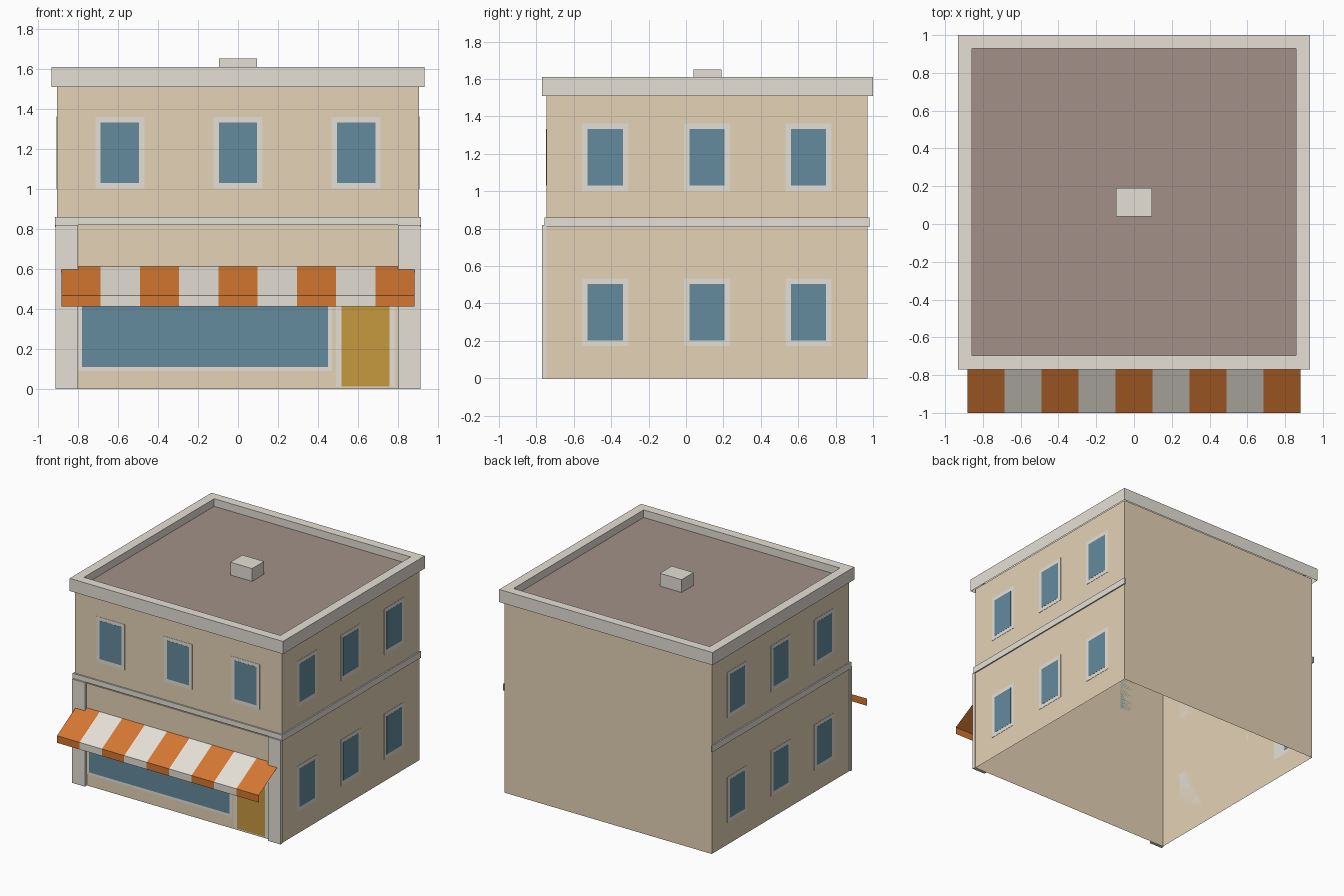
import bpy, bmesh

cube = bpy.data.objects.get("Cube")
if cube:
    bpy.data.objects.remove(cube)


def material(name, r, g, b):
    linear = [((c / 255 + 0.055) / 1.055) ** 2.4 for c in (r, g, b)]
    m = bpy.data.materials.new(name)
    m.use_nodes = True
    m.diffuse_color = (*linear, 1)
    m.node_tree.nodes["Principled BSDF"].inputs["Base Color"].default_value = (*linear, 1)
    return m


WALL = material("beige wall", 228, 210, 182)
TRIM = material("pale stone", 229, 224, 214)
GLASS = material("blue glass", 99, 139, 157)
ORANGE = material("orange canvas", 212, 119, 49)
DOOR = material("ochre door", 198, 153, 62)
ROOF = material("brown roof", 162, 145, 137)

HALF_W, FRONT, BACK = 0.905, -0.745, 0.97


def finish(name, bm, *mats):
    mesh = bpy.data.meshes.new(name)
    bm.to_mesh(mesh)
    bm.free()
    for m in mats:
        mesh.materials.append(m)
    ob = bpy.data.objects.new(name, mesh)
    bpy.context.collection.objects.link(ob)


def box(name, x0, x1, y0, y1, z0, z1, mat, open_ends=False):
    bm = bmesh.new()
    bmesh.ops.create_cube(bm, size=1)
    if open_ends:
        ends = [f for f in bm.faces if abs(f.normal.z) > 0.5]
        bmesh.ops.delete(bm, geom=ends, context="FACES_ONLY")
    for v in bm.verts:
        v.co = [a if c < 0 else b for c, a, b in
                zip(v.co, (x0, y0, z0), (x1, y1, z1))]
    finish(name, bm, mat)


def corner_loop(bm, x, y0, y1, z):
    return [bm.verts.new(p) for p in
            ((-x, y0, z), (x, y0, z), (x, y1, z), (-x, y1, z))]


# Mappings from flat (u, v, depth) to each glazed face of the building
def on_front(u, v, d):
    return (u, FRONT - d, v)


def on_left(u, v, d):
    return (HALF_W + d, u, v)


def on_right(u, v, d):
    return (-HALF_W - d, u, v)


def plate(name, place, rect, depth, mat):
    u0, u1, v0, v1 = rect
    a, b = place(u0, v0, 0), place(u1, v1, depth)
    spans = [c for p, q in zip(a, b) for c in sorted((p, q))]
    box(name, *spans, mat)


def opening(name, place, rect, margin, mat, sill):
    """Flat surround with a coloured panel on it."""
    u0, u1, v0, v1 = rect
    plate(name + "_frame", place, rect, 0.002, TRIM)
    inner = (u0 + margin, u1 - margin, v0 + sill, v1 - margin)
    plate(name + "_panel", place, inner, 0.003, mat)


# Hollow wall shell, open below, rising a little inside the parapet
box("walls", -HALF_W, HALF_W, FRONT, BACK, 0, 1.527, WALL, open_ends=True)

# Parapet: outer skin, top and inner skin, open underneath
bm = bmesh.new()
loops = [corner_loop(bm, *p) for p in (
    (0.932, -0.77, 1.0, 1.51), (0.932, -0.77, 1.0, 1.61),
    (0.858, -0.697, 0.928, 1.61), (0.858, -0.697, 0.928, 1.55))]
for a, b in zip(loops, loops[1:]):
    for i in range(4):
        j = (i + 1) % 4
        bm.faces.new((a[i], a[j], b[j], b[i]))
finish("parapet", bm, TRIM)

# Roof sheet and vent
bm = bmesh.new()
bm.faces.new(corner_loop(bm, 0.858, -0.697, 0.928, 1.55))
finish("roof_deck", bm, ROOF)
box("roof_vent", -0.095, 0.095, 0.04, 0.19, 1.551, 1.652, TRIM)

# Band between the storeys, on the front and both sides
box("front_band", -0.915, 0.915, -0.757, FRONT, 0.82, 0.86, TRIM)
for side, s in (("left", 1), ("right", -1)):
    xs = sorted((s * HALF_W, s * 0.915))
    box(side + "_band", *xs, -0.757, 0.98, 0.81, 0.86, TRIM)
    # Corner pilasters
    xs = sorted((s * 0.80, s * 0.912))
    box(side + "_pilaster", *xs, -0.77, FRONT, 0, 0.82, TRIM)

# Shop front
plate("shop_fascia", on_front, (-0.80, 0.80, 0.618, 0.81), 0.006, WALL)
opening("shop_window", on_front, (-0.80, 0.47, 0.09, 0.57), 0.02, GLASS, 0.02)
opening("shop_door", on_front, (0.49, 0.785, 0.01, 0.57), 0.027, DOOR, 0.002)

# Upper windows on the front
for label, x in (("right", -0.59), ("middle", 0), ("left", 0.59)):
    opening(label + "_front_window", on_front,
            (x - 0.123, x + 0.123, 1.003, 1.36), 0.027, GLASS, 0.027)

# Two rows of windows on each side
for side, place in (("left", on_left), ("right", on_right)):
    for row, z in (("lower", 0.172), ("upper", 1.0)):
        for label, y in (("front", -0.432), ("middle", 0.112), ("rear", 0.655)):
            opening("_".join((side, row, label, "window")), place,
                    (y - 0.124, y + 0.124, z, z + 0.362), 0.03, GLASS, 0.03)

# Striped awning: a sloped sheet with a hanging valance
STRIPES = 9
bm = bmesh.new()
profile = [(FRONT, 0.613), (-1.0, 0.468), (-1.0, 0.412)]
rows = [[bm.verts.new((-0.882 + 1.764 * i / STRIPES, y, z)) for y, z in profile]
        for i in range(STRIPES + 1)]
for i in range(STRIPES):
    for k in range(2):
        f = bm.faces.new((rows[i][k], rows[i][k + 1], rows[i + 1][k + 1], rows[i + 1][k]))
        f.material_index = i % 2
finish("awning", bm, ORANGE, TRIM)
